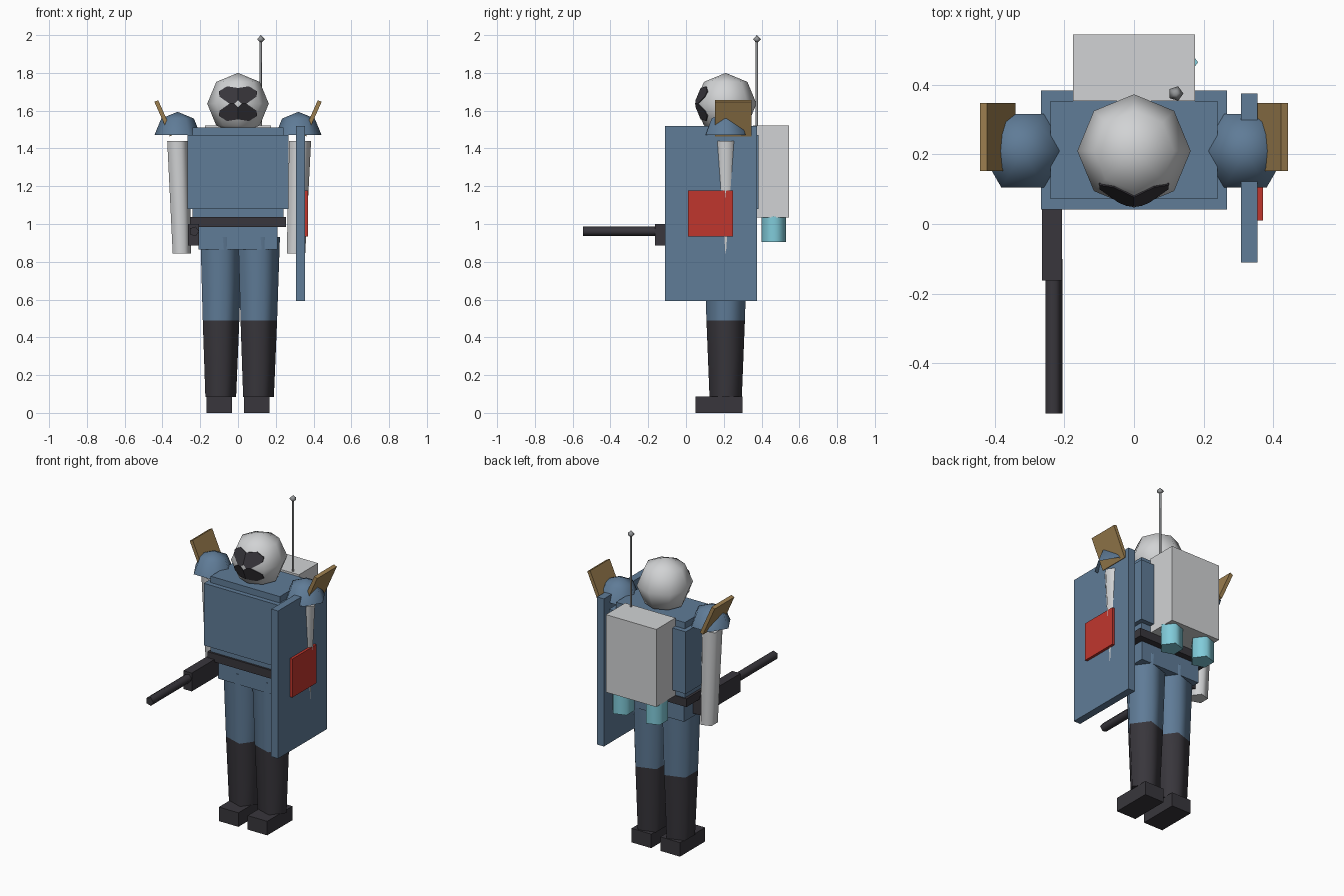
import bpy, bmesh
from math import sin, cos, tau, radians
from mathutils import Matrix, Vector

default = bpy.data.objects.get("Cube")
if default:
    bpy.data.objects.remove(default, do_unlink=True)


def material(name, rgb):
    m = bpy.data.materials.new(name)
    m.use_nodes = True
    m.diffuse_color = (*rgb, 1)
    m.node_tree.nodes["Principled BSDF"].inputs["Base Color"].default_value = (*rgb, 1)
    return m


BLUE = material("steel blue", (0.115, 0.2, 0.31))
GREY = material("light grey", (0.64, 0.65, 0.66))
DARK = material("charcoal", (0.04, 0.037, 0.045))
RED = material("red", (0.53, 0.037, 0.027))
GOLD = material("old gold", (0.34, 0.215, 0.08))
CYAN = material("pale cyan", (0.22, 0.6, 0.7))
METAL = material("antenna metal", (0.3, 0.31, 0.32))

MID = 0.21  # depth of the body's centre line


def finish(name, bm, mat, smooth=False):
    bmesh.ops.remove_doubles(bm, verts=bm.verts, dist=1e-5)
    bmesh.ops.recalc_face_normals(bm, faces=bm.faces)
    me = bpy.data.meshes.new(name)
    bm.to_mesh(me)
    bm.free()
    me.materials.append(mat)
    if smooth:
        me.shade_smooth()
        me.set_sharp_from_angle(angle=radians(80))
    ob = bpy.data.objects.new(name, me)
    bpy.context.collection.objects.link(ob)
    return ob


def box(name, x, y, z, mat, tilt=0):
    """Box from (min, max) ranges, tilted about its own y axis."""
    bm = bmesh.new()
    bmesh.ops.create_cube(bm, size=1)
    size = [b - a for a, b in (x, y, z)]
    centre = [(a + b) / 2 for a, b in (x, y, z)]
    bm.transform(Matrix.Translation(centre) @ Matrix.Rotation(tilt, 4, "Y")
                 @ Matrix.Diagonal((*size, 1)))
    return finish(name, bm, mat)


def loft(name, sides, rings, mat, caps=True, matrix=None):
    """Skin through rings of (centre, radius); first corner points to +x."""
    bm = bmesh.new()
    loops = []
    for c, r in rings:
        loops.append([bm.verts.new(Vector(c) + Vector((r * cos(tau * i / sides),
                                                       r * sin(tau * i / sides), 0)))
                      for i in range(sides)])
    for a, b in zip(loops, loops[1:]):
        for i in range(sides):
            j = (i + 1) % sides
            bm.faces.new((a[i], a[j], b[j], b[i]))
    if caps:
        for loop, (c, r) in zip((loops[0], loops[-1]), (rings[0], rings[-1])):
            if r > 0:
                bm.faces.new(loop)
    if matrix:
        bm.transform(matrix)
    return finish(name, bm, mat, smooth=True)


def arc_rings(centre, radius, start, end, steps):
    """Rings of a sphere between two latitudes in degrees."""
    out = []
    for i in range(steps + 1):
        a = radians(start + (end - start) * i / steps)
        r = 0 if abs(cos(a)) < 1e-6 else radius * cos(a)
        out.append((Vector(centre) + Vector((0, 0, radius * sin(a))), r))
    return out


# Paired parts
for side, s in (("left", 1), ("right", -1)):
    x = 0.1 * s
    box(f"{side}_foot", (x - 0.068, x + 0.068), (0.05, 0.3), (0, 0.088), DARK)
    loft(f"{side}_boot", 5, [((x, MID, 0.085), 0.09), ((x, MID, 0.49), 0.107)], DARK)
    loft(f"{side}_thigh", 5, [((x, MID, 0.49), 0.107), ((x, MID, 0.93), 0.122)], BLUE)
    loft(f"{side}_arm", 5, [((0.302 * s, MID, 0.845), 0.054),
                            ((0.323 * s, MID, 1.44), 0.064)], GREY)
    loft(f"{side}_shoulder_dome", 6,
         arc_rings((0.32 * s, MID, 1.472), 0.122, 0, 90, 2), BLUE, caps=False)
    cx = 0.392 * s
    box(f"{side}_shoulder_plate", (cx - 0.011, cx + 0.011), (0.153, 0.348),
        (1.46, 1.66), GOLD, tilt=0.42 * s)
    x = 0.115 * s
    loft(f"{side}_thruster", 5, [((x, 0.465, 0.905), 0.069),
                                 ((x, 0.465, 1.04), 0.069)], CYAN)

# Trunk
box("hips", (-0.21, 0.21), (0.1, 0.32), (0.865, 0.99), BLUE)
box("belt", (-0.255, 0.255), (0.06, 0.36), (0.985, 1.037), DARK)
box("torso", (-0.24, 0.24), (0.072, 0.354), (1.03, 1.51), BLUE)
box("chest_armour", (-0.267, 0.267), (0.042, 0.384), (1.08, 1.47), BLUE)

# Backpack and antenna
box("backpack", (-0.175, 0.175), (0.354, 0.545), (1.035, 1.522), GREY)
loft("antenna_rod", 5, [((0.12, 0.375, 1.5), 0.007), ((0.12, 0.375, 1.98), 0.007)], METAL)
loft("antenna_tip", 5, arc_rings((0.12, 0.375, 1.978), 0.022, -90, 90, 2), METAL)

# Head
R, HZ = 0.163, 1.637
loft("head", 8, arc_rings((0, MID, HZ), R, -90, 90, 4), GREY)

# Visor: thin plates on the four front facets of the head
outline = [(0, 0.018), (0, 0.083), (0.058, 0.092), (0.1, 0.066),
           (0.099, 0.038), (0.045, 0), (0.02, 0)]
bm = bmesh.new()
for sx in (1, -1):
    for sz in (1, -1):
        rows = []
        for lift in (-0.002, 0.004):
            rows.append([bm.verts.new((sx * u, MID - R + 0.4142 * (u + w) - lift, HZ + sz * w))
                         for u, w in outline])
        bm.faces.new(rows[0])
        bm.faces.new(rows[1])
        for i in range(1, 5):
            bm.faces.new((rows[0][i], rows[0][i + 1], rows[1][i + 1], rows[1][i]))
        bm.faces.new((rows[0][6], rows[0][0], rows[1][0], rows[1][6]))
finish("visor", bm, DARK)

# Shield on the left arm
box("shield", (0.308, 0.355), (-0.11, 0.375), (0.593, 1.52), BLUE)
box("shield_panel", (0.35, 0.371), (0.01, 0.25), (0.935, 1.177), RED)

# Gun in the right hand
box("gun_body", (-0.265, -0.207), (-0.163, 0.23), (0.885, 1.0), DARK)
loft("gun_barrel", 5, [((0, 0, 0.1), 0.027), ((0, 0, 0.545), 0.027)], DARK,
     matrix=Matrix.Translation((-0.233, 0, 0.961)) @ Matrix.Rotation(radians(90), 4, "X"))
